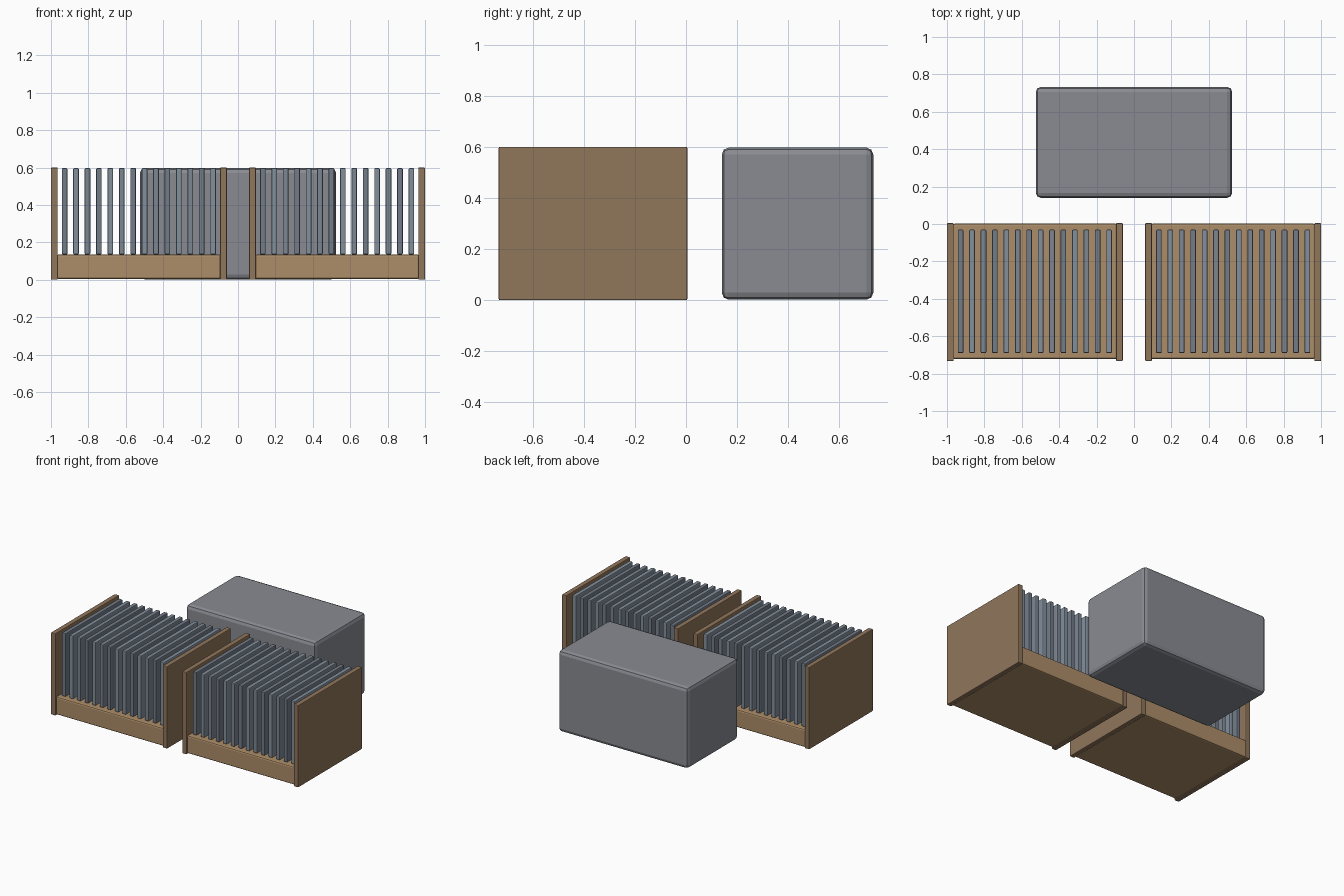
import bpy

if "Cube" in bpy.data.objects:
    bpy.data.objects.remove(bpy.data.objects["Cube"])


def material(name, rgb):
    m = bpy.data.materials.new(name)
    m.diffuse_color = (*rgb, 1)
    m.use_nodes = True
    m.node_tree.nodes["Principled BSDF"].inputs["Base Color"].default_value = m.diffuse_color
    return m


panel_wood = material("panel_wood", (0.28, 0.18, 0.105))
base_wood = material("base_wood", (0.42, 0.27, 0.14))
case_grey = material("case_grey", (0.25, 0.26, 0.29))
slat_greys = [material(f"slat_grey_{i}", c) for i, c in enumerate(
    [(0.17, 0.20, 0.25), (0.23, 0.28, 0.34), (0.20, 0.24, 0.29)])]


def box(name, x, y, z, mat, bevel, segments=2):
    """Bevelled box from (min, max) ranges on each axis."""
    bpy.ops.mesh.primitive_cube_add(
        size=1, location=[(a + b) / 2 for a, b in (x, y, z)])
    ob = bpy.context.object
    ob.name = name
    ob.scale = [b - a for a, b in (x, y, z)]
    bpy.ops.object.transform_apply(location=False, rotation=False, scale=True)
    mod = ob.modifiers.new("bevel", "BEVEL")
    mod.width = bevel
    mod.segments = segments
    ob.data.materials.append(mat)
    return ob


def rack(side, x0, x1, slat_first, slat_last, count=14):
    t = 0.036
    # End panels
    for end, a in (("left", x0), ("right", x1 - t)):
        box(f"{side}_rack_{end}_panel", (a, a + t), (-0.733, 0.005),
            (0, 0.6), panel_wood, 0.005)
    # Solid base between the panels
    box(f"{side}_rack_base", (x0 + t - 0.005, x1 - t + 0.005), (-0.722, 0.002),
        (0.004, 0.135), base_wood, 0.01)
    # Row of upright slats
    step = (slat_last - slat_first) / (count - 1)
    for i in range(count):
        c = slat_first + i * step
        box(f"{side}_rack_slat_{i + 1}", (c - 0.015, c + 0.015),
            (-0.69, -0.03), (0.135, 0.597), slat_greys[i % 3], 0.006)


rack("left", -1.0, -0.06, -0.927, -0.133)
rack("right", 0.06, 1.0, 0.133, 0.927)

# Rounded block behind the racks
box("rear_block", (-0.525, 0.525), (0.14, 0.733), (0.002, 0.597),
    case_grey, 0.027, 2)
